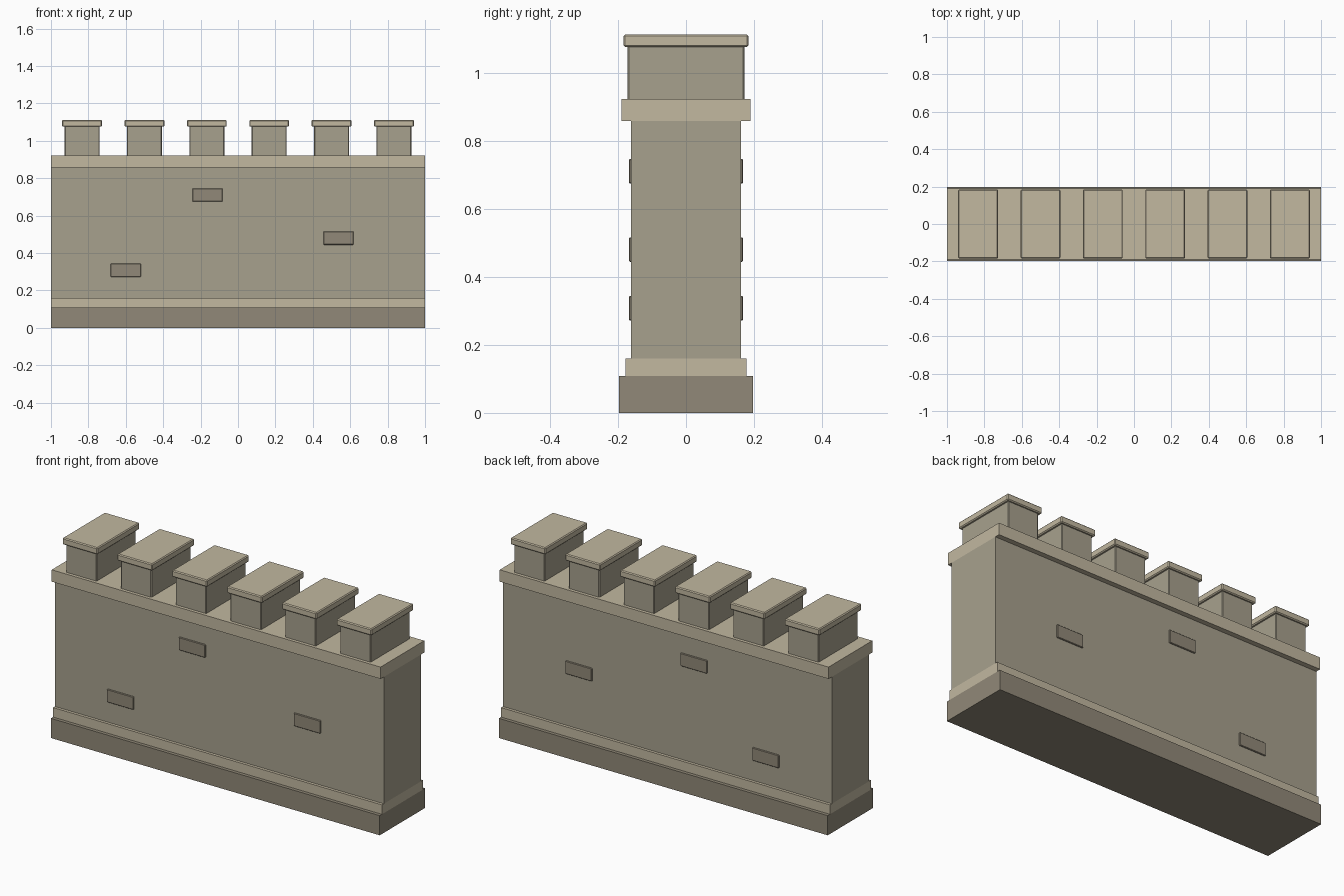
import bpy

if "Cube" in bpy.data.objects:
    bpy.data.objects.remove(bpy.data.objects["Cube"])


def material(name, rgb):
    m = bpy.data.materials.new(name)
    m.diffuse_color = (*rgb, 1)
    m.use_nodes = True
    m.node_tree.nodes["Principled BSDF"].inputs["Base Color"].default_value = m.diffuse_color
    return m


WALL = material("wall_stone", (0.386, 0.355, 0.270))
TRIM = material("trim_stone", (0.539, 0.479, 0.352))
DARK = material("dark_stone", (0.283, 0.250, 0.188))


def block(name, x, width, half_depth, z0, z1, mat, bevel=0.0):
    """Box centred on y = 0, from z0 to z1, with optional chamfered edges."""
    bpy.ops.mesh.primitive_cube_add(size=1, location=(x, 0, (z0 + z1) / 2))
    ob = bpy.context.object
    ob.name = name
    ob.scale = (width, 2 * half_depth, z1 - z0)
    bpy.ops.object.transform_apply(location=False, rotation=False, scale=True)
    ob.data.materials.append(mat)
    if bevel:
        mod = ob.modifiers.new("chamfer", "BEVEL")
        mod.width = bevel
        mod.segments = 1
    return ob


# Full-length courses
block("foundation", 0, 2, 0.197, 0.0, 0.108, DARK)
block("plinth_course", 0, 2, 0.178, 0.108, 0.16, TRIM)
block("wall_body", 0, 2, 0.162, 0.16, 0.857, WALL)
block("parapet_ledge", 0, 2, 0.19, 0.857, 0.922, TRIM)

# Battlements with overhanging caps
for i in range(6):
    x = (i - 2.5) / 3
    block(f"merlon_{i + 1}", x, 0.187, 0.172, 0.915, 1.08, WALL, 0.004)
    block(f"merlon_cap_{i + 1}", x, 0.213, 0.184, 1.075, 1.112, TRIM, 0.005)

# Protruding stones, reaching through to both faces
for i, (x, z) in enumerate([(-0.60, 0.307), (-0.163, 0.71), (0.537, 0.48)]):
    block(f"accent_stone_{i + 1}", x, 0.162, 0.168, z - 0.036, z + 0.036, DARK, 0.003)
